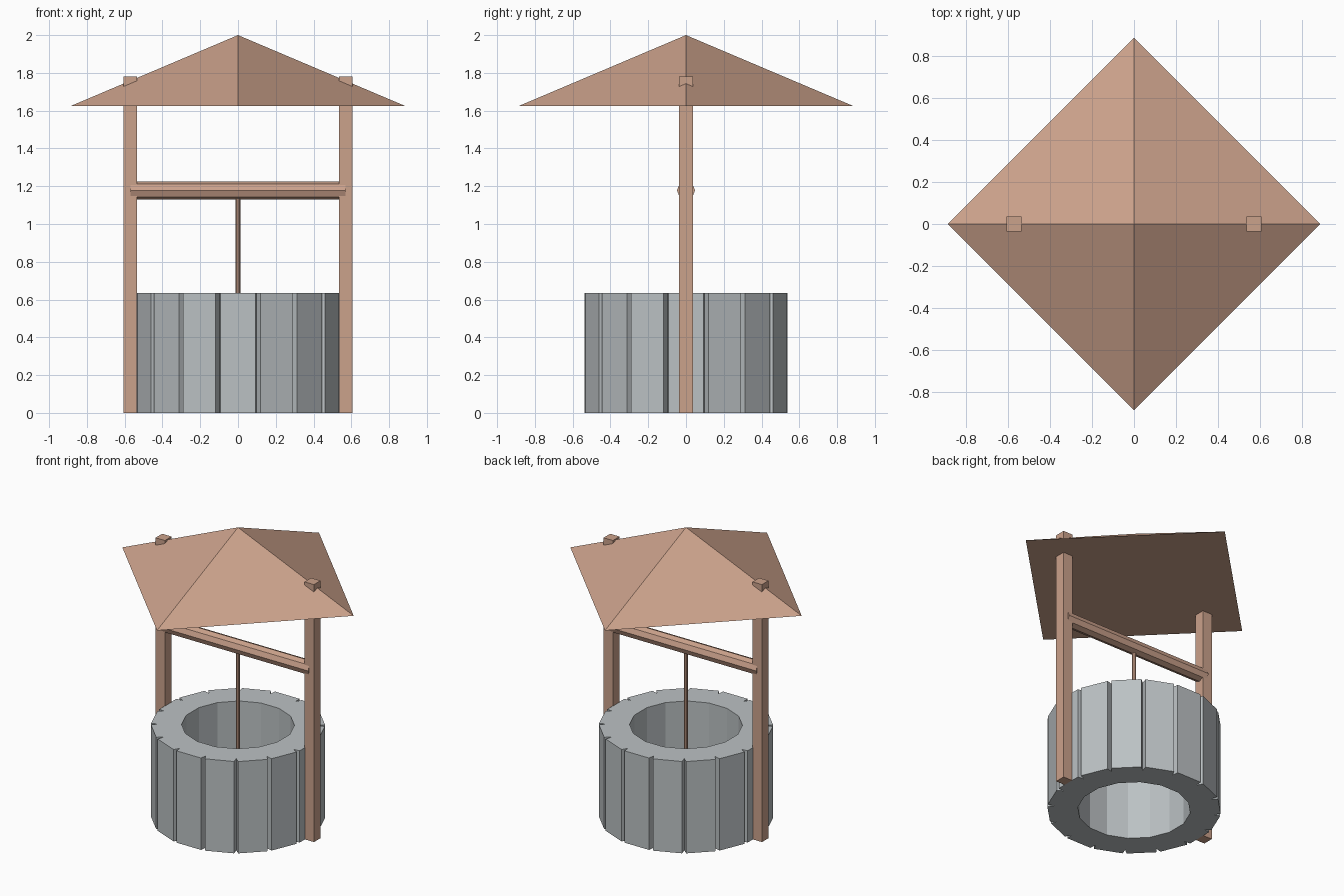
import bpy, bmesh, math
from mathutils import Vector

if "Cube" in bpy.data.objects:
    bpy.data.objects.remove(bpy.data.objects["Cube"])


def material(name, rgb):
    m = bpy.data.materials.new(name)
    m.diffuse_color = (*rgb, 1)
    m.use_nodes = True
    m.node_tree.nodes["Principled BSDF"].inputs["Base Color"].default_value = m.diffuse_color
    return m


WOOD = material("warm wood", (0.60, 0.36, 0.26))
STONE = material("grey stone", (0.50, 0.535, 0.55))


def finish(obj, name, mat):
    obj.name = name
    obj.data.materials.append(mat)
    return obj


def cylinder(name, sides, radius, length, location, rotation=(0, 0, 0)):
    bpy.ops.mesh.primitive_cylinder_add(vertices=sides, radius=radius, depth=length,
                                        location=location, rotation=rotation)
    return finish(bpy.context.object, name, WOOD)


# Stone ring: 16 flat staves separated by V grooves, open through the middle
N, HEIGHT, APOTHEM, INNER = 16, 0.635, 0.537, 0.354
STEP = 2 * math.pi / N
MOUTH = 0.024  # half angle of a groove opening


def polar(radius, angle, z):
    return Vector((radius * math.cos(angle), radius * math.sin(angle), z))


bm = bmesh.new()
rim = APOTHEM / math.cos(STEP / 2 - MOUTH)
levels = []
for z in (0, HEIGHT):
    ring = []
    for i in range(N):
        a = (i - 0.5) * STEP
        spots = ((INNER, a), (rim, a - MOUTH), (0.502, a), (rim, a + MOUTH))
        ring.append([bm.verts.new(polar(r, t, z)) for r, t in spots])
    levels.append(ring)
low, high = levels
for i in range(N):
    j = (i + 1) % N
    for ring in levels:
        bm.faces.new((ring[i][0], ring[i][2], ring[i][3],
                      ring[j][1], ring[j][2], ring[j][0]))
    for (p, a), (q, b) in (((i, 1), (i, 2)), ((i, 2), (i, 3)),
                           ((i, 3), (j, 1)), ((i, 0), (j, 0))):
        bm.faces.new((low[p][a], low[q][b], high[q][b], high[p][a]))
bmesh.ops.recalc_face_normals(bm, faces=bm.faces)
mesh = bpy.data.meshes.new("stone_ring")
bm.to_mesh(mesh)
bm.free()
ring_obj = bpy.data.objects.new("stone_ring", mesh)
bpy.context.collection.objects.link(ring_obj)
finish(ring_obj, "stone_ring", STONE)

# Two square posts that poke through the roof
for side, x in (("left", -0.57), ("right", 0.57)):
    bpy.ops.mesh.primitive_cube_add(size=1, location=(x, 0, 0.89))
    post = bpy.context.object
    post.scale = (0.072, 0.072, 1.78)
    finish(post, side + "_post", WOOD)

# Octagonal winding beam and the rope hanging into the well
cylinder("winding_beam", 8, 0.048, 1.14, (0, 0, 1.178), (0, math.pi / 2, 0))
cylinder("rope", 8, 0.013, 0.85, (0, 0, 0.755))

# Pyramid roof with its corners on the axes
bpy.ops.mesh.primitive_cone_add(vertices=4, radius1=0.885, radius2=0, depth=0.375,
                                location=(0, 0, 1.8125))
finish(bpy.context.object, "roof", WOOD)
